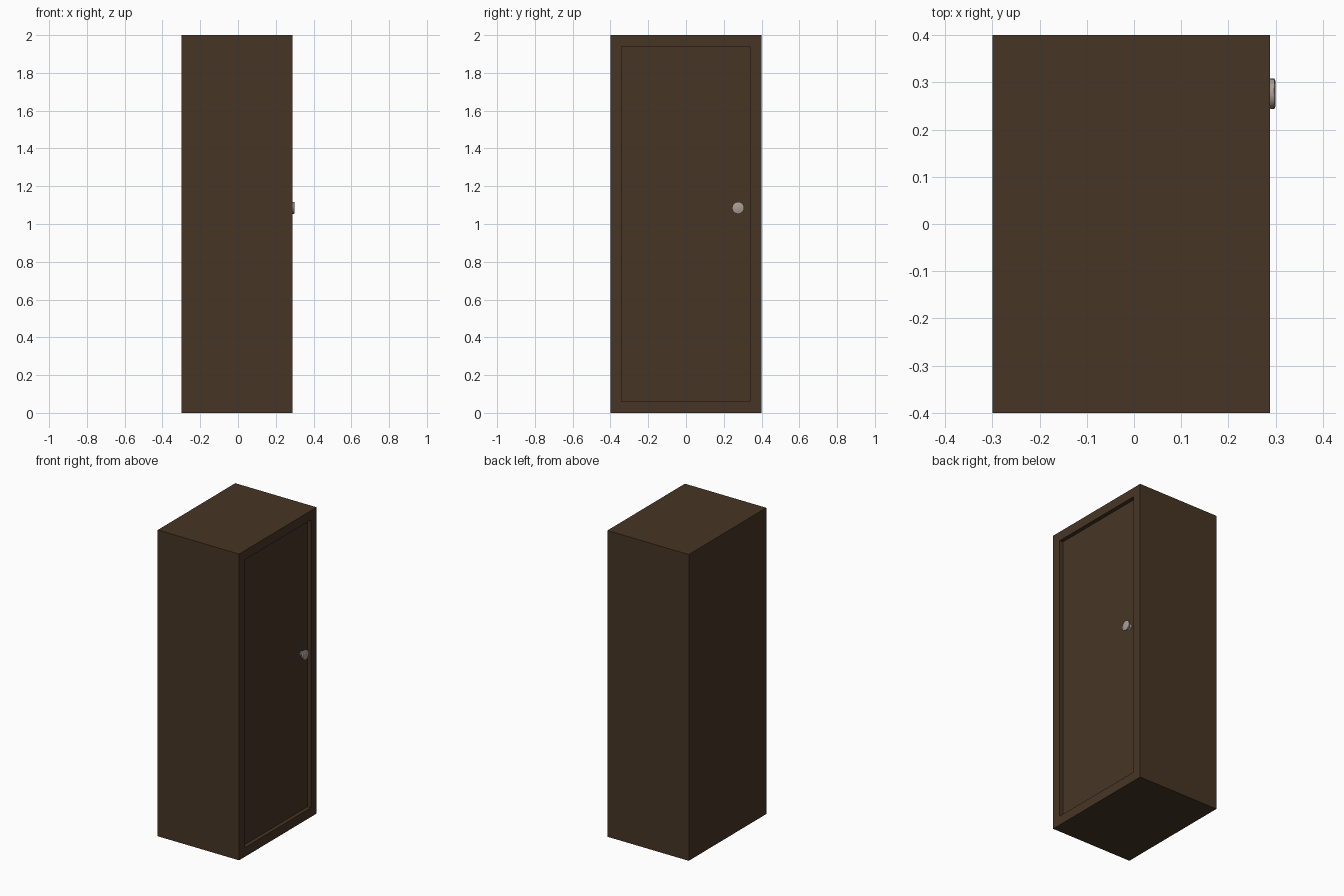
import bpy, bmesh, math
from mathutils import Matrix

if "Cube" in bpy.data.objects:
    bpy.data.objects.remove(bpy.data.objects["Cube"])


def material(name, rgb):
    m = bpy.data.materials.new(name)
    m.diffuse_color = (*rgb, 1)
    m.use_nodes = True
    m.node_tree.nodes["Principled BSDF"].inputs["Base Color"].default_value = m.diffuse_color
    return m


def finish(name, bm, mat):
    bmesh.ops.recalc_face_normals(bm, faces=bm.faces)
    me = bpy.data.meshes.new(name)
    bm.to_mesh(me)
    bm.free()
    me.materials.append(mat)
    ob = bpy.data.objects.new(name, me)
    bpy.context.collection.objects.link(ob)
    return ob


wood = material("dark wood", (0.062, 0.036, 0.018))
metal = material("warm grey metal", (0.40, 0.34, 0.30))

FRONT, DEPTH = 0.288, 0.025

# Cabinet body with a recessed door panel on the +x side
bm = bmesh.new()
bmesh.ops.create_cube(bm, size=1, matrix=Matrix.Translation(((FRONT - 0.3) / 2, 0, 1))
                      @ Matrix.Diagonal((FRONT + 0.3, 0.8, 2, 1)))
door = max(bm.faces, key=lambda f: f.calc_center_median().x)
bmesh.ops.inset_individual(bm, faces=[door], thickness=0.085)
ext = bmesh.ops.extrude_face_region(bm, geom=[door])
bmesh.ops.delete(bm, geom=[door], context='FACES_ONLY')
verts = [v for v in ext["geom"] if isinstance(v, bmesh.types.BMVert)]
bmesh.ops.translate(bm, verts=verts, vec=(-DEPTH, 0, 0))
finish("cabinet_body", bm, wood)

# Knob: lathed profile (x, radius) from the door panel outwards
profile = [(FRONT - DEPTH, 0.018), (0.267, 0.018), (0.270, 0.011), (0.280, 0.011),
           (0.286, 0.030), (0.289, 0.032), (0.297, 0.032), (0.2995, 0.027), (0.30, 0)]
bm = bmesh.new()
pts = [bm.verts.new((x, r, 0)) for x, r in profile]
edges = [bm.edges.new(p) for p in zip(pts, pts[1:])]
bmesh.ops.spin(bm, geom=pts + edges, cent=(0, 0, 0), axis=(1, 0, 0),
               angle=math.tau, steps=16, use_merge=True)
bmesh.ops.remove_doubles(bm, verts=bm.verts, dist=1e-5)
knob = finish("door_knob", bm, metal)
knob.location = (0, 0.276, 1.085)
bpy.context.view_layer.objects.active = knob
knob.select_set(True)
bpy.ops.object.shade_smooth_by_angle(angle=math.radians(35))
